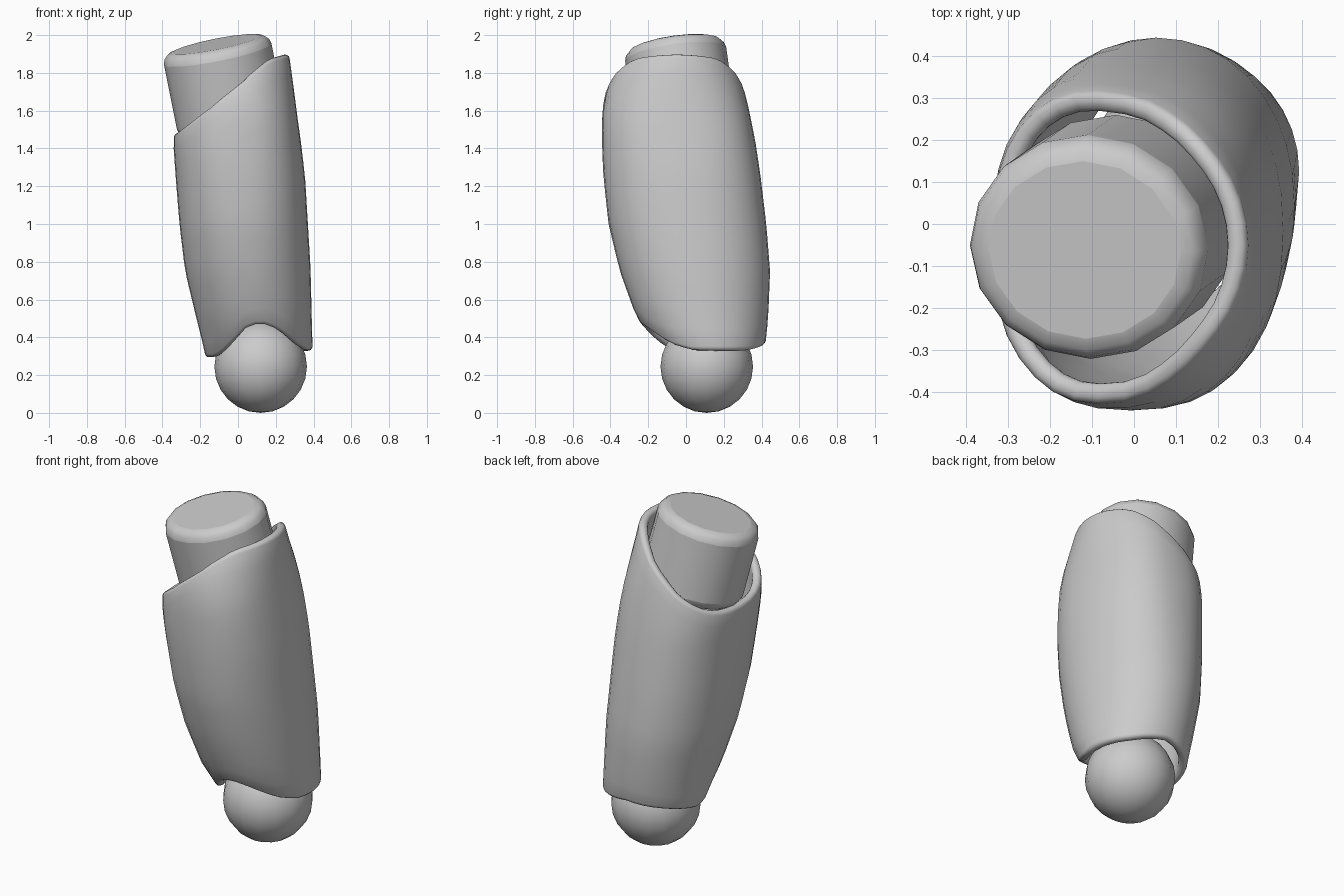
import bpy, math
from mathutils import Vector

if "Cube" in bpy.data.objects:
    bpy.data.objects.remove(bpy.data.objects["Cube"])


def interp(keys, v):
    # piecewise linear lookup; each key is (position, value, value, ...)
    if v <= keys[0][0]:
        return keys[0][1:]
    for a, b in zip(keys, keys[1:]):
        if v <= b[0]:
            f = (v - a[0]) / (b[0] - a[0])
            return tuple(p + (q - p) * f for p, q in zip(a[1:], b[1:]))
    return keys[-1][1:]


def finish(obj, name, angle):
    obj.name = name
    bpy.ops.object.select_all(action='DESELECT')
    obj.select_set(True)
    bpy.context.view_layer.objects.active = obj
    bpy.ops.object.shade_smooth_by_angle(angle=math.radians(angle))


def bevel(obj, width, segments):
    m = obj.modifiers.new("bevel", 'BEVEL')
    m.width, m.segments = width, segments
    m.limit_method, m.angle_limit = 'ANGLE', math.radians(50)


# sleeve sections: z, x min, x max, y min, y max, roundness exponent
SECTIONS = [
    (0.29, -0.17, 0.395, -0.12, 0.405, 2.0),
    (0.36, -0.185, 0.395, -0.17, 0.42, 2.0),
    (0.50, -0.22, 0.39, -0.26, 0.435, 2.05),
    (0.75, -0.28, 0.385, -0.35, 0.445, 2.1),
    (1.00, -0.31, 0.37, -0.41, 0.425, 2.2),
    (1.25, -0.33, 0.355, -0.437, 0.395, 2.3),
    (1.42, -0.342, 0.335, -0.445, 0.37, 2.4),
    (1.60, -0.335, 0.31, -0.445, 0.335, 2.4),
    (1.72, -0.34, 0.295, -0.42, 0.305, 2.2),
    (1.90, -0.36, 0.27, -0.36, 0.26, 2.0),
]
# slanted top rim: cosine of angle, z
TOP_RIM = [(-1, 1.48), (-0.8, 1.52), (-0.35, 1.62), (0, 1.72),
           (0.35, 1.81), (0.7, 1.88), (1, 1.9)]
# notched bottom rim: degrees, z
LOW_RIM = [(0, 0.33), (45, 0.33), (90, 0.36), (135, 0.33), (180, 0.29),
           (215, 0.29), (232, 0.33), (246, 0.38), (262, 0.45), (276, 0.47),
           (292, 0.44), (316, 0.36), (338, 0.33), (360, 0.33)]
SIDES, ROWS = 36, 14


def spow(v, e):
    return math.copysign(abs(v) ** e, v)


verts, faces = [], []
for r in range(ROWS + 1):
    for s in range(SIDES):
        a = math.tau * s / SIDES
        low = interp(LOW_RIM, math.degrees(a))[0]
        top = interp(TOP_RIM, math.cos(a))[0]
        z = low + (top - low) * r / ROWS
        x0, x1, y0, y1, n = interp(SECTIONS, z)
        verts.append(((x0 + x1) / 2 + (x1 - x0) / 2 * spow(math.cos(a), 2 / n),
                      (y0 + y1) / 2 + (y1 - y0) / 2 * spow(math.sin(a), 2 / n), z))
for r in range(ROWS):
    for s in range(SIDES):
        t = (s + 1) % SIDES
        faces.append((r * SIDES + s, r * SIDES + t,
                      (r + 1) * SIDES + t, (r + 1) * SIDES + s))
mesh = bpy.data.meshes.new("sleeve")
mesh.from_pydata(verts, [], faces)
sleeve = bpy.data.objects.new("sleeve", mesh)
bpy.context.collection.objects.link(sleeve)
shell = sleeve.modifiers.new("shell", 'SOLIDIFY')
shell.thickness, shell.offset = 0.05, -1
bevel(sleeve, 0.022, 3)
finish(sleeve, "sleeve", 60)

# tilted plug in the upper opening
axis = Vector((-0.2, -0.14, 1)).normalized()
bpy.ops.mesh.primitive_cylinder_add(
    vertices=16, radius=1, depth=0.46,
    location=Vector((-0.118, -0.062, 1.952)) - axis * 0.23)
plug = bpy.context.object
for v in plug.data.vertices:
    v.co.x *= 0.29
    v.co.y *= 0.27
plug.rotation_euler = axis.to_track_quat('Z', 'Y').to_euler()
# align the wide direction of the plug with x
plug.rotation_euler = Vector((0, 0, 1)).rotation_difference(axis).to_euler()
bevel(plug, 0.055, 3)
finish(plug, "upper_plug", 50)

# ball joint at the lower end
bpy.ops.mesh.primitive_uv_sphere_add(segments=16, ring_count=12, radius=0.245,
                                     location=(0.12, 0.11, 0.245))
finish(bpy.context.object, "ball_joint", 60)
